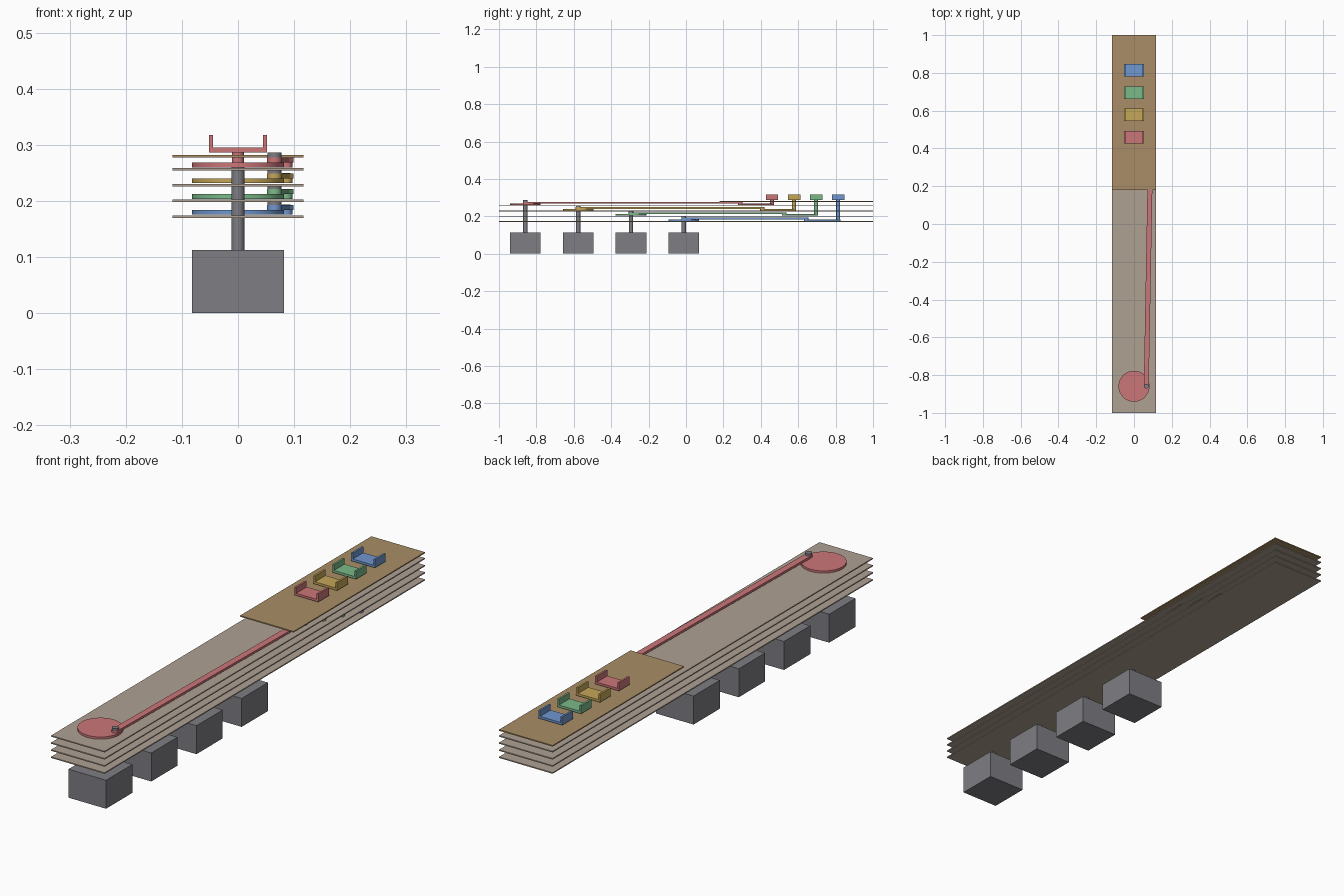
import bpy, bmesh, math
from mathutils import Vector

if "Cube" in bpy.data.objects:
    bpy.data.objects.remove(bpy.data.objects["Cube"])


def material(name, rgb):
    m = bpy.data.materials.new(name)
    m.diffuse_color = (*rgb, 1)
    m.use_nodes = True
    m.node_tree.nodes["Principled BSDF"].inputs["Base Color"].default_value = m.diffuse_color
    return m


BEIGE = material("beige_sheet", (0.43, 0.355, 0.29))
BROWN = material("brown_sheet", (0.40, 0.27, 0.135))
GREY = material("grey_metal", (0.205, 0.205, 0.23))
RED = material("soft_red", (0.60, 0.18, 0.19))
YELLOW = material("soft_yellow", (0.56, 0.385, 0.10))
GREEN = material("soft_green", (0.20, 0.49, 0.25))
BLUE = material("soft_blue", (0.16, 0.31, 0.62))


def prism(name, outline, z0, z1, mat, smooth=False):
    """Extrude a flat xy outline from z0 to z1."""
    bm = bmesh.new()
    base = bm.faces.new([bm.verts.new((x, y, z0)) for x, y in outline])
    top = bmesh.ops.extrude_face_region(bm, geom=[base])["geom"]
    for v in top:
        if isinstance(v, bmesh.types.BMVert):
            v.co.z = z1
    bmesh.ops.recalc_face_normals(bm, faces=bm.faces)
    me = bpy.data.meshes.new(name)
    bm.to_mesh(me)
    bm.free()
    ob = bpy.data.objects.new(name, me)
    me.materials.append(mat)
    bpy.context.collection.objects.link(ob)
    if smooth:
        bpy.ops.object.select_all(action='DESELECT')
        ob.select_set(True)
        bpy.context.view_layer.objects.active = ob
        bpy.ops.object.shade_smooth_by_angle(angle=math.radians(35))
    return ob


def box(name, x0, x1, y0, y1, z0, z1, mat):
    return prism(name, [(x0, y0), (x1, y0), (x1, y1), (x0, y1)], z0, z1, mat)


def disc(name, x, y, r, z0, z1, mat, n=40):
    ring = [(x + r * math.cos(2 * math.pi * i / n),
             y + r * math.sin(2 * math.pi * i / n)) for i in range(n)]
    return prism(name, ring, z0, z1, mat, True)


def bar(name, a, b, width, z0, z1, mat, n=10):
    """Flat bar with rounded ends between two pivots."""
    d = Vector(b) - Vector(a)
    ang, r, pts = math.atan2(d.y, d.x), width / 2, []
    for p, start in ((b, -math.pi / 2), (a, math.pi / 2)):
        for i in range(n + 1):
            t = ang + start + math.pi * i / n
            pts.append((p[0] + r * math.cos(t), p[1] + r * math.sin(t)))
    return prism(name, pts, z0, z1, mat, True)


# One mechanism per level, from bottom to top
MECHANISMS = (("blue", BLUE), ("green", GREEN), ("yellow", YELLOW), ("red", RED))
for i, (label, mat) in enumerate(MECHANISMS):
    k = 3 - i
    z = 0.1745 + 0.0281 * i               # top of this level's sheet
    my = -0.859 + 0.2823 * k              # motor position
    jy = 0.29 + 0.117 * k                 # linkage joint position
    cy = 0.46 + 0.118 * k                 # holder position
    joint = (0.086, jy)

    box(f"{label}_sheet", -0.117, 0.117, -1, 1, z - 0.0045, z, BEIGE)

    # Motor, drive shaft, crank wheel and crank pin
    box(f"{label}_motor", -0.082, 0.082, my - 0.082, my + 0.082, 0, 0.1125, GREY)
    disc(f"{label}_shaft", 0, my, 0.0115, 0.1125, z + 0.006, GREY, 24)
    disc(f"{label}_crank_wheel", 0, my, 0.082, z + 0.001, z + 0.0097, mat, 48)
    disc(f"{label}_crank_pin", 0.065, my, 0.0125, z + 0.005, z + 0.0275, GREY, 24)

    # Long push rod, joint pin and short link
    bar(f"{label}_push_rod", (0.065, my), joint, 0.026, z + 0.0098, z + 0.0185, mat)
    disc(f"{label}_joint_pin", *joint, 0.008, z + 0.002, z + 0.019, GREY, 20)
    bar(f"{label}_link", joint, (0, cy), 0.022, z + 0.001, z + 0.0095, mat)

    # Stem and U-shaped holder
    disc(f"{label}_stem", 0, cy, 0.0107, z + 0.003, 0.288, mat, 24)
    box(f"{label}_holder_base", -0.052, 0.052, cy - 0.033, cy + 0.033, 0.286, 0.295, mat)
    for side, name in ((-1, "left"), (1, "right")):
        xs = sorted((side * 0.0447, side * 0.052))
        box(f"{label}_holder_{name}_wall", *xs, cy - 0.033, cy + 0.033, 0.295, 0.318, mat)

# Cover sheet over the holder end
box("cover_sheet", -0.117, 0.117, 0.18, 1, 0.2775, 0.282, BROWN)
